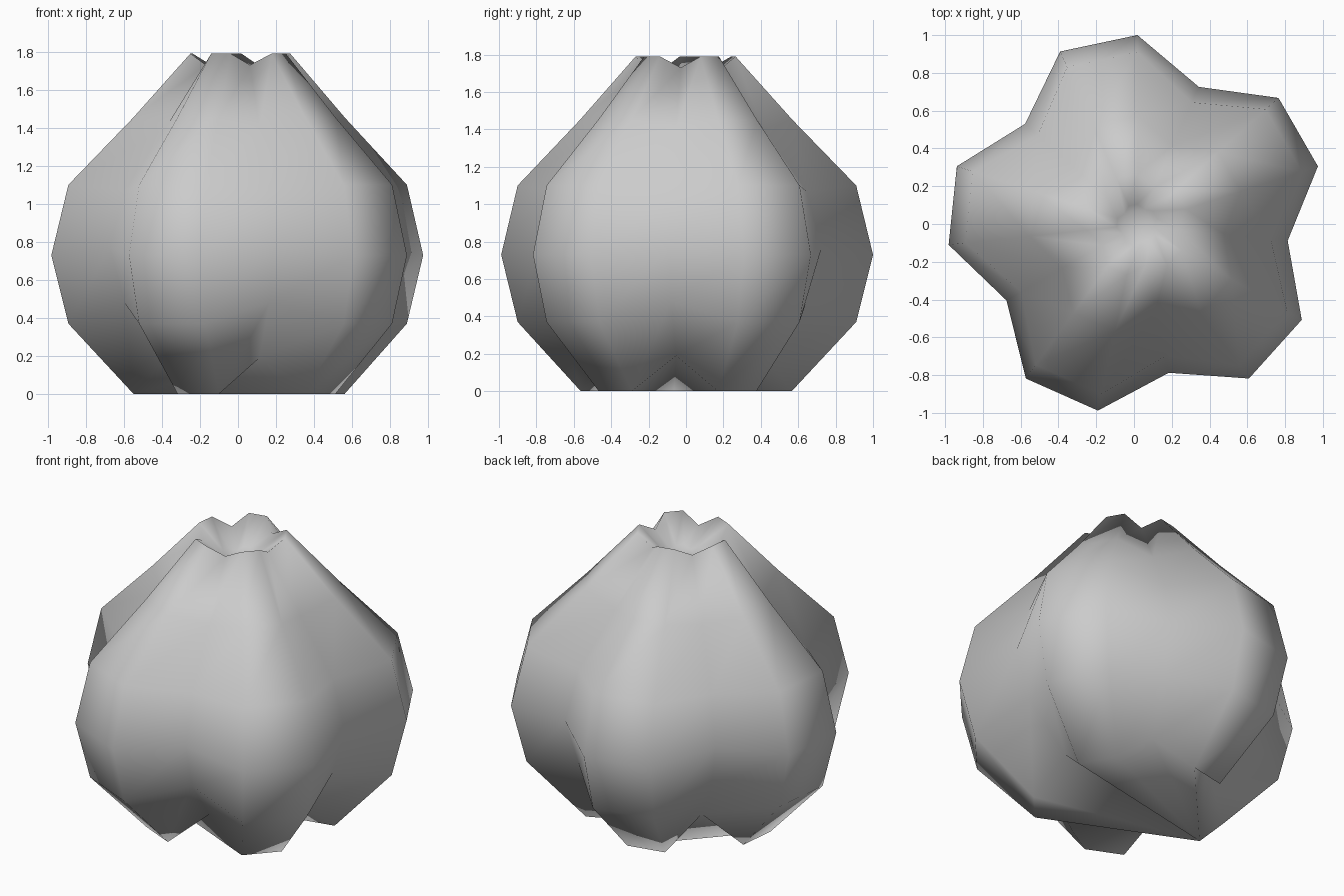
import bpy
import bmesh
from math import radians, cos, sin

cube = bpy.data.objects.get("Cube")
if cube:
    bpy.data.objects.remove(cube)

SIDES = 15
CENTRE = (0.018, -0.005)

# Ring profile: ridge radius, ridge height, valley radius, valley height
RINGS = [
    (0.57, 0.00, 0.456, 0.19),
    (0.915, 0.37, 0.71, 0.48),
    (1.005, 0.73, 0.80, 0.77),
    (0.915, 1.10, 0.71, 1.07),
    (0.575, 1.45, 0.46, 1.40),
    (0.27, 1.79, 0.215, 1.73),
    (0.11, 1.65, 0.09, 1.63),
]


def make_ring(bm, ridge_r, ridge_z, valley_r, valley_z):
    """Every third column is a valley between two-ridged lobes."""
    ring = []
    for i in range(SIDES):
        angle = radians(-174 + 24 * i)
        r, z = (valley_r, valley_z) if i % 3 == 1 else (ridge_r, ridge_z)
        ring.append(bm.verts.new((CENTRE[0] + r * cos(angle), CENTRE[1] + r * sin(angle), z)))
    return ring


bm = bmesh.new()
rings = [make_ring(bm, *row) for row in RINGS]

# Lobed wall, folding inward at the mouth
for low, high in zip(rings, rings[1:]):
    for i in range(SIDES):
        j = (i + 1) % SIDES
        bm.faces.new((low[i], low[j], high[j], high[i]))

# Floor of the mouth
bm.faces.new(rings[-1])

# Underside: fan from one ridge, with ears where a valley blocks the fan
base = rings[0]
fan = [1, 4, 5, 6, 7, 8, 9, 10, 11, 13, 14]
triangles = [(0, a, b) for a, b in zip(fan, fan[1:])]
triangles += [(1, 2, 3), (1, 3, 4), (11, 12, 13)]
for a, b, c in triangles:
    bm.faces.new((base[c], base[b], base[a]))

for face in bm.faces:
    face.smooth = True

mesh = bpy.data.meshes.new("lobed_bulb")
bm.to_mesh(mesh)
bm.free()

bulb = bpy.data.objects.new("lobed_bulb", mesh)
bpy.context.collection.objects.link(bulb)

# Plain grey finish
grey = bpy.data.materials.new("light_grey")
grey.use_nodes = True
colour = (0.6, 0.6, 0.6, 1.0)
grey.diffuse_color = colour
grey.node_tree.nodes["Principled BSDF"].inputs["Base Color"].default_value = colour
mesh.materials.append(grey)
